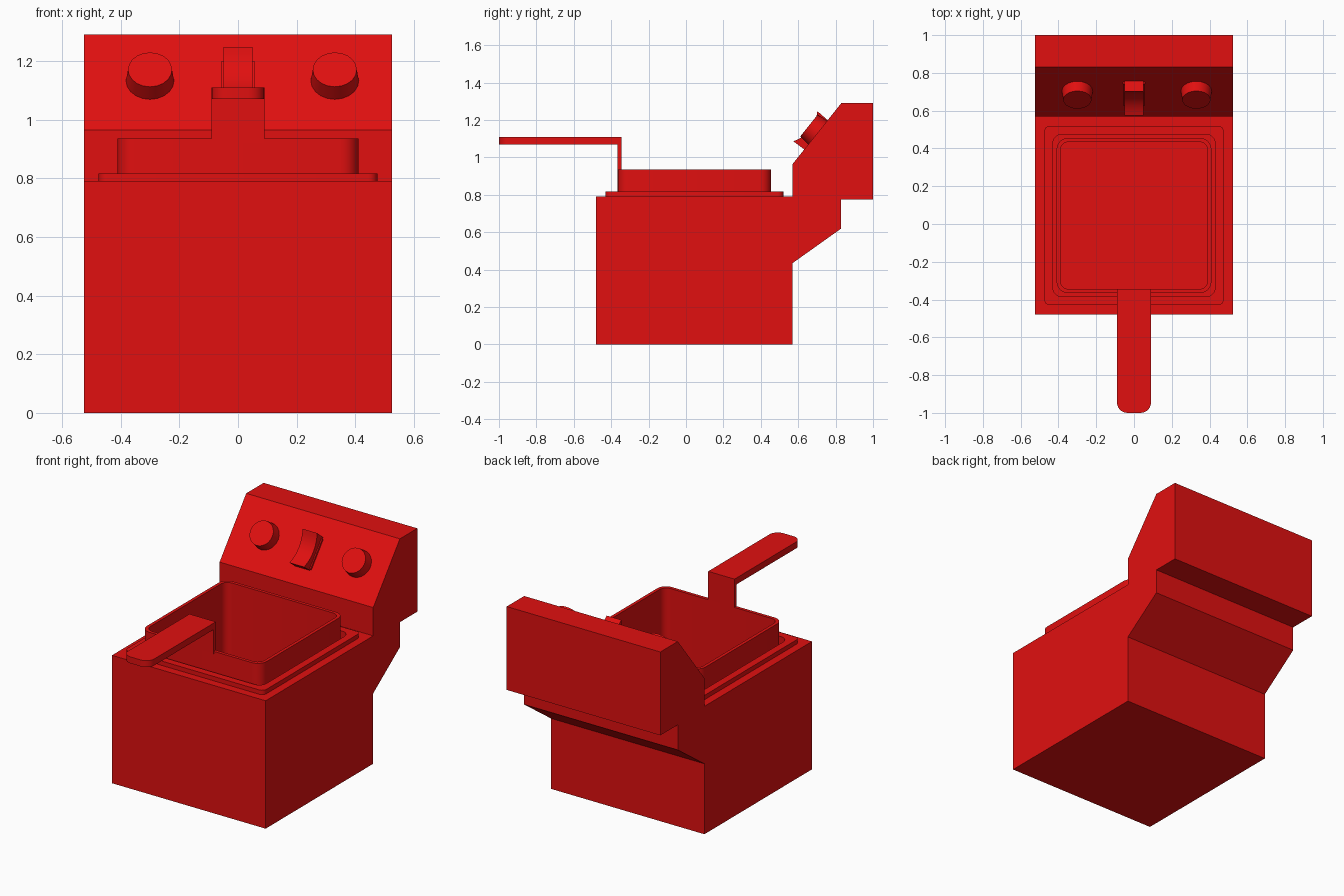
import bpy, bmesh, math
from mathutils import Matrix, Vector

if "Cube" in bpy.data.objects:
    bpy.data.objects.remove(bpy.data.objects["Cube"], do_unlink=True)

red = bpy.data.materials.new("red enamel")
red.use_nodes = True
COLOUR = (0.75, 0.005, 0.005, 1)
red.diffuse_color = COLOUR
red.node_tree.nodes["Principled BSDF"].inputs["Base Color"].default_value = COLOUR


def finish(name, bm, matrix=None):
    """Turn a bmesh into a named, shaded object."""
    bmesh.ops.recalc_face_normals(bm, faces=bm.faces)
    mesh = bpy.data.meshes.new(name)
    bm.to_mesh(mesh)
    bm.free()
    mesh.materials.append(red)
    obj = bpy.data.objects.new(name, mesh)
    bpy.context.collection.objects.link(obj)
    if matrix:
        obj.matrix_world = matrix
    bpy.ops.object.select_all(action="DESELECT")
    obj.select_set(True)
    bpy.context.view_layer.objects.active = obj
    bpy.ops.object.shade_smooth_by_angle(angle=math.radians(35))
    return obj


def loft(name, loops, ring=False, matrix=None):
    """Skin matching loops; cap the ends, or join last to first for a ring."""
    bm = bmesh.new()
    rows = [[bm.verts.new(p) for p in loop] for loop in loops]
    pairs = list(zip(rows, rows[1:]))
    if ring:
        pairs.append((rows[-1], rows[0]))
    else:
        bm.faces.new(rows[0])
        bm.faces.new(rows[-1])
    for a, b in pairs:
        for i in range(len(a)):
            j = (i + 1) % len(a)
            bm.faces.new((a[i], a[j], b[j], b[i]))
    return finish(name, bm, matrix)


def rounded(x, y0, y1, z, front_r, back_r, steps=6):
    """Outline of a rectangle with rounded corners at height z."""
    points = []
    corners = [(x, y1, back_r), (-x, y1, back_r), (-x, y0, front_r), (x, y0, front_r)]
    for k, (cx, cy, r) in enumerate(corners):
        if r == 0:
            points.append((cx, cy, z))
            continue
        ox = cx - math.copysign(r, cx)
        oy = cy - r if k < 2 else cy + r
        for s in range(steps + 1):
            a = (k + s / steps) * math.pi / 2
            points.append((ox + r * math.cos(a), oy + r * math.sin(a), z))
    return points


def square(half, z, r):
    return rounded(half, MID_Y - half, MID_Y + half, z, r, r)


def extrude_x(name, profile, half, matrix=None):
    return loft(name, [[(x, y, z) for y, z in profile] for x in (-half, half)], matrix=matrix)


MID_Y = 0.045
TOP = 0.79

# Cabinet with overhanging control housing
body = extrude_x("fryer_body", [
    (-0.48, 0), (0.57, 0), (0.57, 0.435), (0.83, 0.62), (0.83, 0.775), (1, 0.775),
    (1, 1.29), (0.83, 1.29), (0.57, 0.965), (0.57, TOP), (-0.48, TOP)], 0.525)

# Oil well cut into the cabinet
cutter = loft("well_cutter", [square(0.43, z, 0.05) for z in (0.15, 0.85)])
cutter.hide_render = True
cut = body.modifiers.new("well", "BOOLEAN")
cut.object = cutter
cut.solver = "EXACT"
bpy.context.view_layer.objects.active = body
bpy.ops.object.modifier_apply(modifier=cut.name)
bpy.data.objects.remove(cutter, do_unlink=True)

# Raised rim around the well
loft("well_rim", [square(0.475, TOP, 0.03), square(0.475, 0.817, 0.03),
                  square(0.43, 0.817, 0.05), square(0.43, TOP, 0.05)], ring=True)

# Open basket
loft("basket", [square(0.41, 0.25, 0.06), square(0.41, 0.935, 0.06),
                square(0.39, 0.935, 0.045), square(0.39, 0.27, 0.045)])

# Basket handle
loft("handle_stem", [rounded(0.09, -0.366, -0.345, z, 0, 0) for z in (0.92, 1.07)])
loft("handle_grip", [rounded(0.09, -1, -0.345, z, 0.055, 0) for z in (1.07, 1.11)])

# Control panel frame: local y runs up the slope, local z points outward
up = Vector((0, 0.26, 0.325)).normalized()
out = Vector((0, -up.z, up.y))
panel = Matrix((Vector((1, 0, 0)), up, out)).transposed().to_4x4()
panel.translation = (0, 0.57, 0.965)

# Two round knobs
for side, x in (("right", -0.30), ("left", 0.33)):
    bm = bmesh.new()
    bmesh.ops.create_cone(bm, cap_ends=True, segments=20, radius1=0.083, radius2=0.075,
                          depth=0.07, matrix=Matrix.Translation((x, 0.215, 0.025)))
    finish(side + "_knob", bm, panel)

# Rocker switch with a dished face on a base plate
dish = [(0.2 + 0.103 * t, 0.04 + 0.033 * t * t) for t in [i / 5 - 1 for i in range(11)]]
extrude_x("rocker_switch", [(0.1, -0.01)] + dish + [(0.3, -0.01)], 0.05, panel)
extrude_x("switch_plate", [(0.105, -0.01), (0.105, 0.012), (0.29, 0.012), (0.29, -0.01)],
          0.057, panel)
